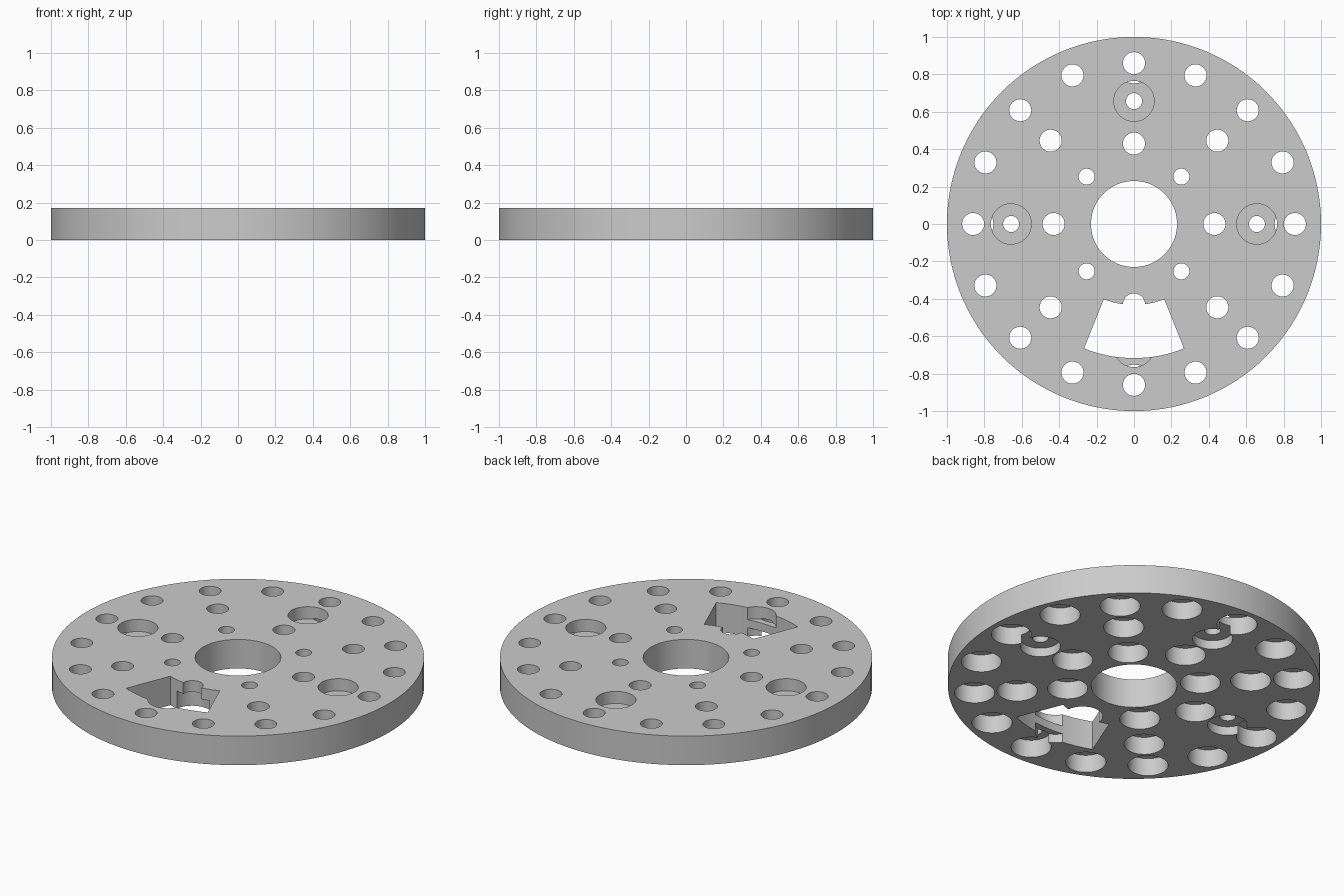
import bpy, bmesh
from math import sin, cos, radians
from mathutils import Matrix

cube = bpy.data.objects.get("Cube")
if cube:
    bpy.data.objects.remove(cube)

THICK = 0.172       # plate thickness
BORE = 0.108        # radius of every wide recess
RING, STATION = 0.86, 0.657


def polar(radius, degrees):
    return radius * cos(radians(degrees)), radius * sin(radians(degrees))


def make_object(name, bm):
    bmesh.ops.recalc_face_normals(bm, faces=bm.faces)
    mesh = bpy.data.meshes.new(name)
    bm.to_mesh(mesh)
    bm.free()
    obj = bpy.data.objects.new(name, mesh)
    bpy.context.collection.objects.link(obj)
    return obj


def add_cylinder(bm, xy, radius, low, high, sides=48):
    place = Matrix.Translation((xy[0], xy[1], (low + high) / 2))
    bmesh.ops.create_cone(bm, cap_ends=True, segments=sides, radius1=radius,
                          radius2=radius, depth=high - low, matrix=place)


def cylinders(name, items, low, high, sides=48):
    bm = bmesh.new()
    for xy, radius in items:
        add_cylinder(bm, xy, radius, low, high, sides)
    return make_object(name, bm)


# Hole layout
pins = [(polar(RING, i * 22.5), 0.059) for i in range(16)]
pins += [(polar(0.43, i * 90), 0.059) for i in range(4)]
pins += [(polar(0.63, 45 + i * 90), 0.059) for i in range(4)]
pins += [(polar(0.358, 45 + i * 90), 0.043) for i in range(4)]
stations = [polar(STATION, i * 90) for i in range(4)]

# Round plate
plate = cylinders("round_plate", [((0, 0), 1.0)], 0, THICK, 128)

# Wedge-shaped window, swept between two arcs
bm = bmesh.new()
angles = [-90 - 21.9 + 43.8 * i / 16 for i in range(17)]
outline = [polar(0.717, a) for a in angles]
outline += [polar(0.433, a) for a in reversed(angles)]
face = bm.faces.new([bm.verts.new((x, y, -0.2)) for x, y in outline])
swept = bmesh.ops.extrude_face_region(bm, geom=[face])["geom"]
bmesh.ops.translate(bm, vec=(0, 0, 0.6),
                    verts=[v for v in swept if isinstance(v, bmesh.types.BMVert)])
window = make_object("window_cutter", bm)

# Stepped holes, recessed stations and the centre opening
cutters = [
    cylinders("centre_cutter", [((0, 0), 0.23)], -0.3, 0.5, 96),
    cylinders("pin_cutter", pins + [(p, 0.043) for p in stations], -0.1, 0.4),
    cylinders("underside_bore_cutter", [(xy, BORE) for xy, r in pins], -0.15, 0.105),
    cylinders("station_top_cutter", [(p, BORE) for p in stations], 0.1, 0.35),
    cylinders("station_underside_cutter", [(p, BORE) for p in stations], -0.17, 0.052),
    window,
]

bpy.ops.object.select_all(action='DESELECT')
plate.select_set(True)
bpy.context.view_layer.objects.active = plate
for cutter in cutters:
    cutter.hide_render = True
    mod = plate.modifiers.new(cutter.name, 'BOOLEAN')
    mod.operation = 'DIFFERENCE'
    mod.solver = 'EXACT'
    mod.object = cutter
    bpy.ops.object.modifier_apply(modifier=mod.name)
    bpy.data.objects.remove(cutter)

# Single grey material
grey = bpy.data.materials.new("plain_grey")
grey.use_nodes = True
colour = (0.6, 0.6, 0.6, 1)
grey.diffuse_color = colour
grey.node_tree.nodes["Principled BSDF"].inputs["Base Color"].default_value = colour
plate.data.materials.clear()
plate.data.materials.append(grey)

bpy.ops.object.shade_smooth_by_angle(angle=radians(30))
